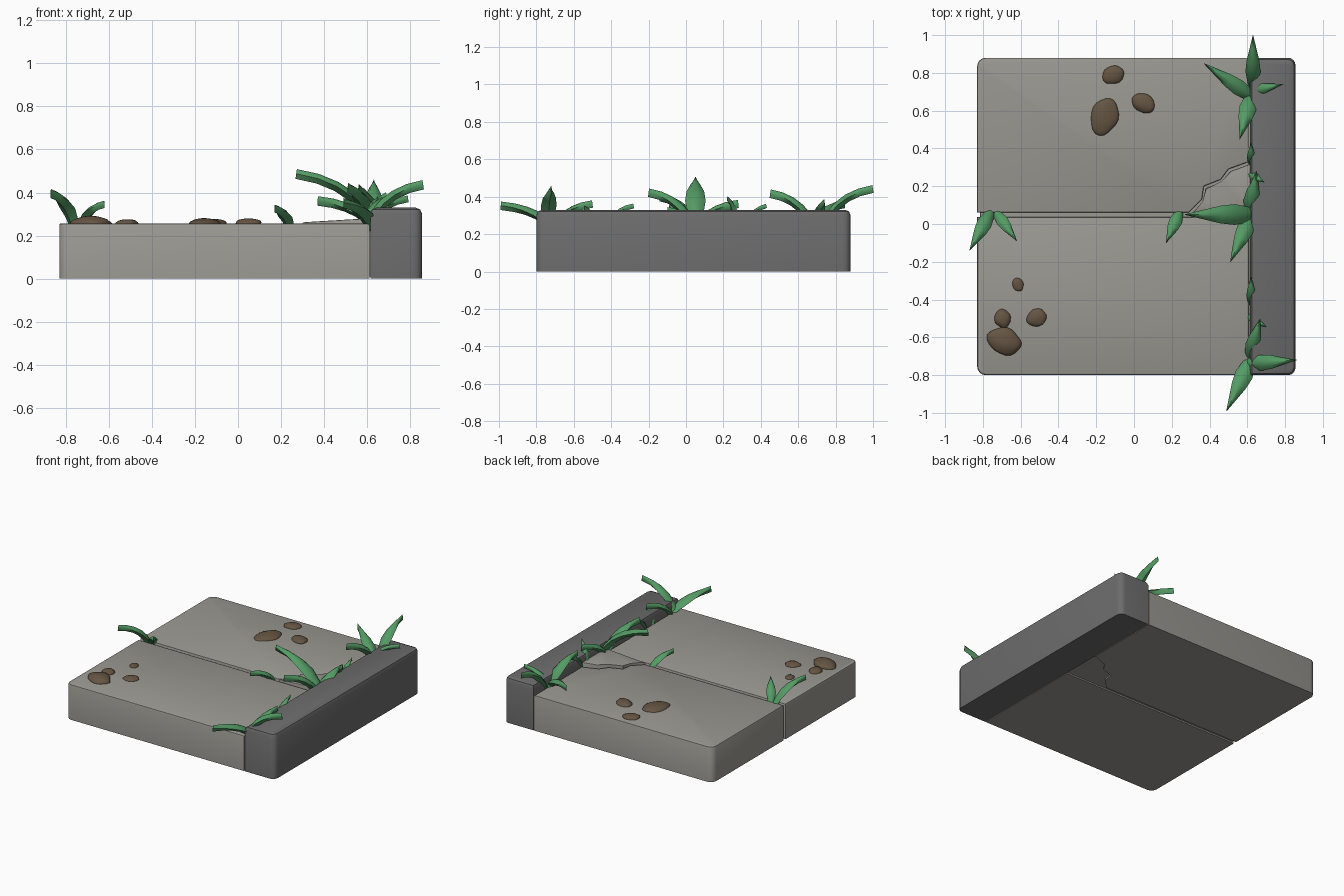
import bpy, bmesh, math, random
from mathutils import Vector, noise

if "Cube" in bpy.data.objects:
    bpy.data.objects.remove(bpy.data.objects["Cube"])

random.seed(4)


def material(name, color):
    m = bpy.data.materials.new(name)
    m.diffuse_color = color
    m.use_nodes = True
    m.node_tree.nodes["Principled BSDF"].inputs["Base Color"].default_value = m.diffuse_color
    return m


concrete = material("concrete", (0.33, 0.32, 0.29, 1))
kerb_grey = material("kerb_grey", (0.15, 0.15, 0.15, 1))
green = material("leaf_green", (0.09, 0.33, 0.13, 1))
brown = material("pebble_brown", (0.13, 0.09, 0.055, 1))


def finish(bm, name, mat, angle=35):
    bmesh.ops.recalc_face_normals(bm, faces=bm.faces)
    me = bpy.data.meshes.new(name)
    bm.to_mesh(me)
    bm.free()
    ob = bpy.data.objects.new(name, me)
    bpy.context.collection.objects.link(ob)
    me.materials.append(mat)
    bpy.ops.object.select_all(action='DESELECT')
    ob.select_set(True)
    bpy.context.view_layer.objects.active = ob
    bpy.ops.object.shade_smooth_by_angle(angle=math.radians(angle))
    return ob


def prism(name, outline, z0, z1, mat, corners=(), radius=0.045, edge=0.012, tilt=None):
    """Extruded outline with chosen vertical corners rounded and a softened top rim."""
    bm = bmesh.new()
    low = [bm.verts.new((x, y, z0)) for x, y in outline]
    high = [bm.verts.new((x, y, z1)) for x, y in outline]
    n = len(outline)
    bm.faces.new(low[::-1])
    bm.faces.new(high)
    for i in range(n):
        j = (i + 1) % n
        bm.faces.new((low[i], low[j], high[j], high[i]))
    if corners:
        posts = [bm.edges.get((low[i], high[i])) for i in corners]
        bmesh.ops.bevel(bm, geom=posts, offset=radius, segments=4, profile=0.5, affect='EDGES')
    rim = [e for e in bm.edges if all(abs(v.co.z - z1) < 1e-5 for v in e.verts)]
    bmesh.ops.bevel(bm, geom=rim, offset=edge, segments=2, profile=0.5, affect='EDGES')
    if tilt:
        for v in bm.verts:
            if v.co.z > (z0 + z1) / 2:
                v.co.z += tilt(v.co.x)
    return finish(bm, name, mat)


# Paving: inset core under the joints, two slabs and a lifted broken shard
prism("paving_core", [(-0.815, -0.785), (0.63, -0.785), (0.63, 0.865), (-0.815, 0.865)],
      0.01, 0.225, concrete, (0, 3))
prism("front_slab", [(-0.83, -0.80), (0.61, -0.80), (0.61, 0.037), (-0.83, 0.037)],
      0, 0.257, concrete, (0,))
crack = [(0.29, 0.06), (0.36, 0.13), (0.37, 0.20), (0.46, 0.235), (0.50, 0.29), (0.61, 0.33)]
prism("back_slab", [(-0.83, 0.06)] + crack + [(0.61, 0.88), (-0.83, 0.88)],
      0, 0.257, concrete, (8,), edge=0.008)
prism("broken_shard", [(x + 0.008, y - 0.012) for x, y in crack] + [(0.618, 0.045)],
      0.1, 0.262, concrete, edge=0.005, tilt=lambda x: (x - 0.3) * 0.06)

# Kerb along the right side
prism("kerb", [(0.615, -0.80), (0.855, -0.80), (0.855, 0.88), (0.615, 0.88)],
      0, 0.33, kerb_grey, (1, 2), radius=0.04, edge=0.03)


# Leaves: arching blades with a folded cross-section and pointed plan shape
def leaf(i, bx, by, tx, ty, zt, half_w):
    bm = bmesh.new()
    p0 = Vector((bx, by, 0.235))
    p2 = Vector((tx, ty, zt))
    flat = Vector((tx - bx, ty - by, 0))
    p1 = p0 + flat * 0.28 + Vector((0, 0, (zt - 0.235) * 0.85))
    side = Vector((-flat.y, flat.x, 0)).normalized()
    th = min(0.024, half_w * 0.55)
    rings = []
    for t, w in ((0, .6), (.2, .8), (.4, 1), (.6, .85), (.8, .47), (1, .03)):
        c = p0 * (1 - t) ** 2 + p1 * 2 * t * (1 - t) + p2 * t * t
        tan = ((p1 - p0) * (1 - t) + (p2 - p1) * t).normalized()
        up = tan.cross(side).normalized()
        if up.z < 0:
            up = -up
        section = ((-1, .1), (-.55, .75), (0, 1), (.55, .75), (1, .1), (0, -.9))
        rings.append([bm.verts.new(c + side * a * w * half_w + up * b * th) for a, b in section])
    for r, s in zip(rings, rings[1:]):
        for k in range(6):
            m = (k + 1) % 6
            bm.faces.new((r[k], r[m], s[m], s[k]))
    bm.faces.new(rings[0])
    bm.faces.new(rings[-1])
    finish(bm, f"leaf_{i}", green, 45)


leaves = [
    (0.63, 0.73, 0.63, 1.00, 0.44, .040), (0.63, 0.67, 0.37, 0.85, 0.36, .042),
    (0.60, 0.70, 0.79, 0.74, 0.37, .030), (0.62, 0.68, 0.56, 0.45, 0.415, .045),
    (0.64, 0.05, 0.27, 0.05, 0.485, .055), (0.62, 0.04, 0.51, -0.20, 0.42, .045),
    (0.61, 0.06, 0.65, 0.28, 0.36, .042), (0.61, 0.27, 0.69, 0.22, 0.39, .022),
    (0.62, 0.32, 0.62, 0.43, 0.35, .022), (0.24, 0.06, 0.17, -0.10, 0.325, .035),
    (-0.76, 0.06, -0.87, -0.14, 0.395, .040), (-0.73, 0.06, -0.62, -0.09, 0.345, .032),
    (0.62, -0.42, 0.62, -0.28, 0.35, .025), (0.61, -0.49, 0.70, -0.545, 0.34, .022),
    (0.61, -0.70, 0.67, -0.50, 0.36, .038), (0.60, -0.74, 0.86, -0.72, 0.435, .042),
    (0.62, -0.72, 0.49, -0.99, 0.35, .048),
]
for i, spec in enumerate(leaves):
    leaf(i, *spec)

# Pebbles: flattened, slightly lumpy spheres
pebbles = [
    (-0.11, 0.79, .060, .048, .022, 20), (-0.155, 0.57, .072, .098, .024, -15),
    (0.05, 0.64, .065, .050, .024, -25), (-0.615, -0.32, .030, .037, .015, 10),
    (-0.515, -0.495, .055, .046, .020, 30), (-0.695, -0.50, .042, .050, .025, 10),
    (-0.685, -0.62, .092, .072, .036, -20),
]
for i, (x, y, rx, ry, rz, deg) in enumerate(pebbles):
    bm = bmesh.new()
    bmesh.ops.create_icosphere(bm, subdivisions=3, radius=1)
    shift = Vector((i * 3.7, random.random() * 5, 0))
    for v in bm.verts:
        v.co *= 1 + 0.16 * noise.noise(v.co * 1.1 + shift)
        v.co.x *= rx
        v.co.y *= ry
        v.co.z *= rz
    ob = finish(bm, f"pebble_{i}", brown, 60)
    ob.location = (x, y, 0.256)
    ob.rotation_euler.z = math.radians(deg)
